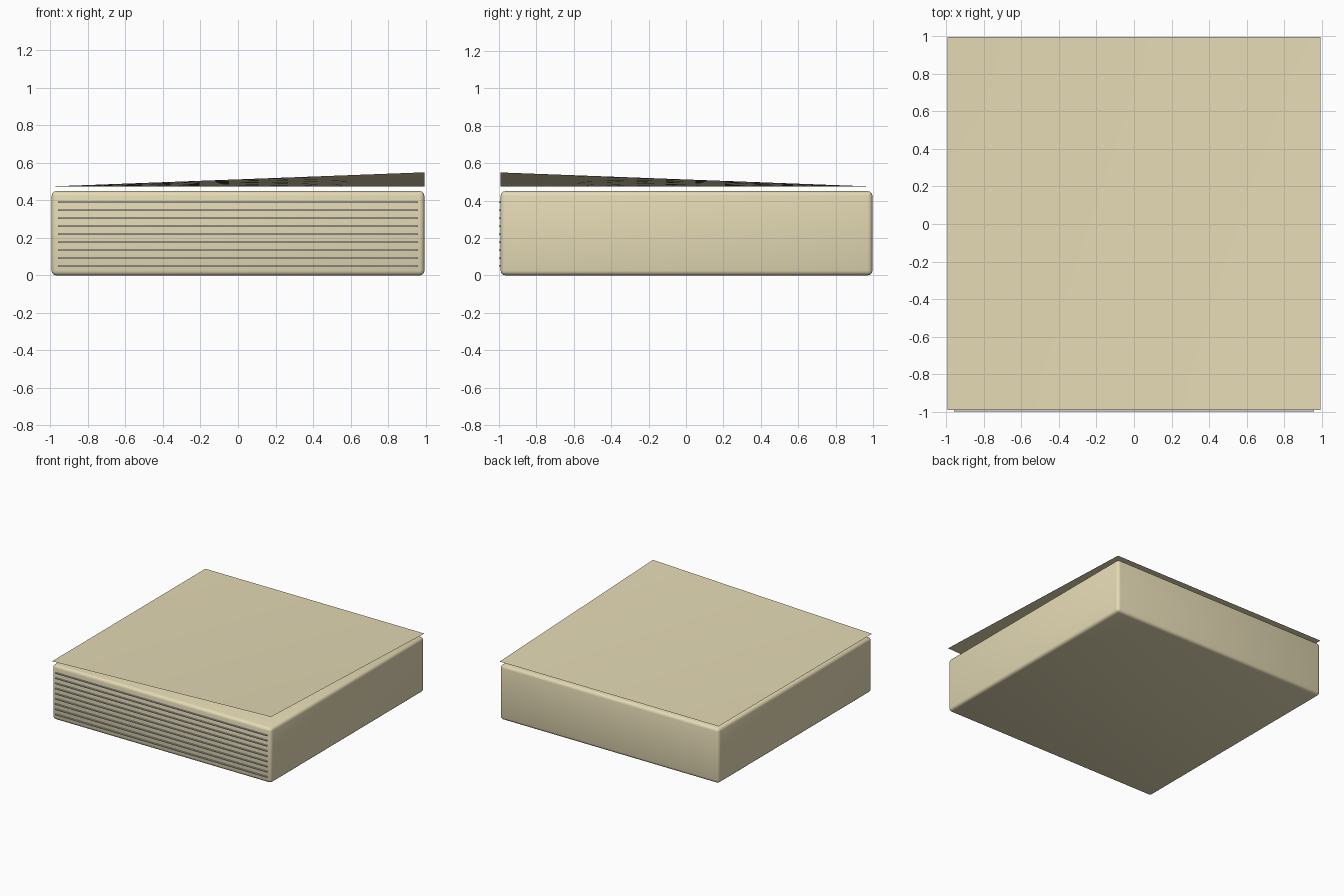
import bpy, bmesh

if "Cube" in bpy.data.objects:
    bpy.data.objects.remove(bpy.data.objects["Cube"])

def material(name, rgb):
    m = bpy.data.materials.new(name)
    m.diffuse_color = (*rgb, 1)
    m.use_nodes = True
    m.node_tree.nodes["Principled BSDF"].inputs["Base Color"].default_value = m.diffuse_color
    return m

paper = material("paper", (0.78, 0.70, 0.46))
edge_grey = material("sheet_edge", (0.62, 0.60, 0.60))
HALF, YC = 0.994, 0.003

def box(name, size, loc, mat):
    bpy.ops.mesh.primitive_cube_add(size=1, location=loc)
    ob = bpy.context.object
    ob.name = name
    ob.scale = size
    bpy.ops.object.transform_apply(location=False, rotation=False, scale=True)
    ob.data.materials.append(mat)
    return ob

# Block of stacked sheets with softly rounded edges
pad = box("paper_pad", (2 * HALF, 2 * HALF, 0.45), (0, YC, 0.225), paper)
bev = pad.modifiers.new("Bevel", 'BEVEL')
bev.width, bev.segments = 0.025, 3
bpy.ops.object.modifier_apply(modifier="Bevel")
bpy.ops.object.shade_smooth_by_angle()

# Thin sheet edges showing on the front
for i in range(9):
    box(f"sheet_edge_{i + 1}", (1.92, 0.012, 0.008),
        (0, -0.994, 0.05 + 0.0425 * i), edge_grey)

# Loose top sheet, one front corner lifted
bm = bmesh.new()
bmesh.ops.create_grid(bm, x_segments=12, y_segments=12, size=HALF)
for v in bm.verts:
    u = (v.co.x + HALF) / (2 * HALF)
    w = (HALF - v.co.y) / (2 * HALF)
    v.co.z = 0.475 + 0.075 * u * w
    v.co.y += YC
for f in bm.faces:
    f.smooth = True
me = bpy.data.meshes.new("top_sheet")
bm.to_mesh(me)
bm.free()
sheet = bpy.data.objects.new("top_sheet", me)
me.materials.append(paper)
bpy.context.collection.objects.link(sheet)
